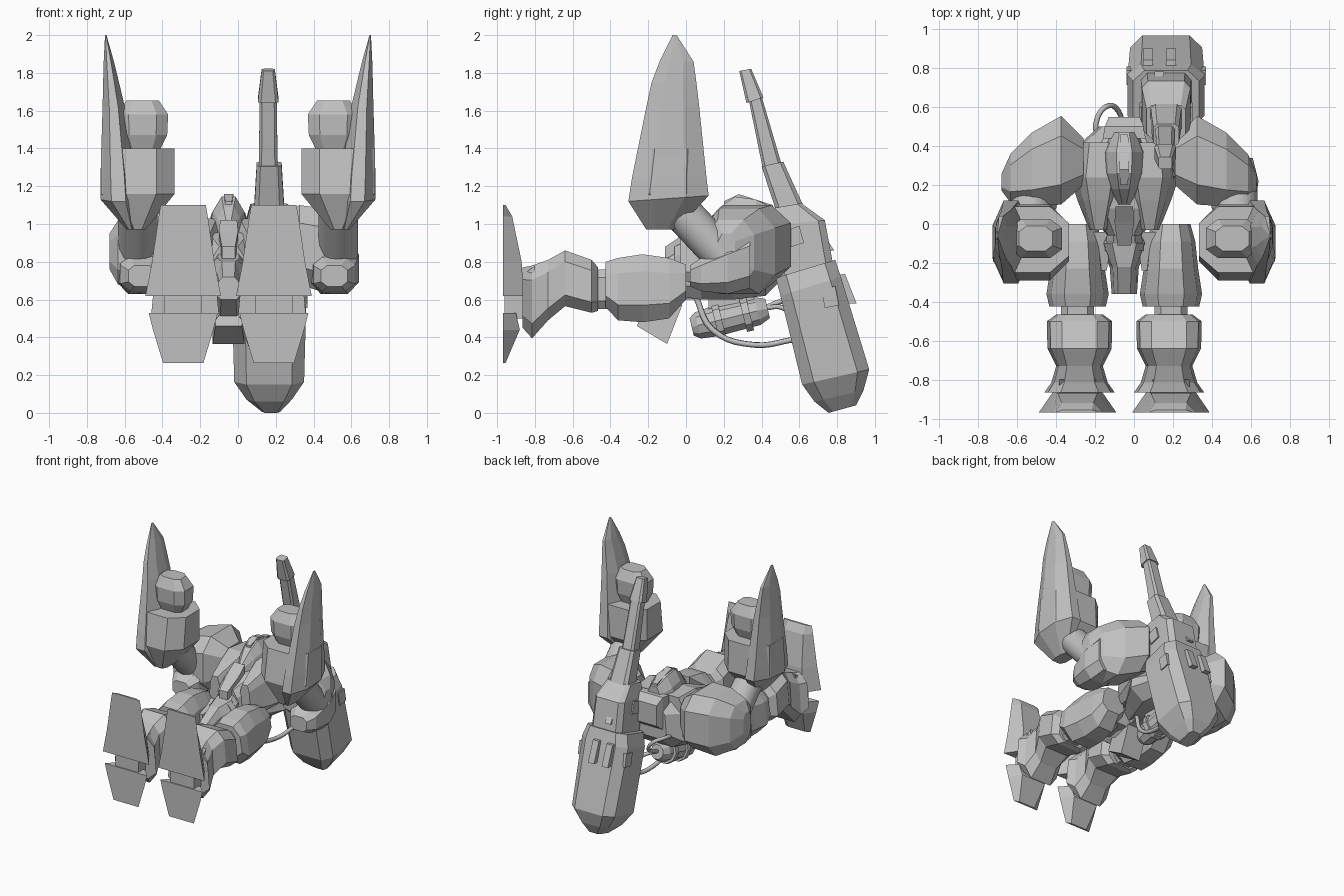
import bpy, bmesh, math
from mathutils import Vector

if "Cube" in bpy.data.objects:
    bpy.data.objects.remove(bpy.data.objects["Cube"])

grey = bpy.data.materials.new("armour_grey")
grey.diffuse_color = (0.53, 0.53, 0.53, 1)
grey.use_nodes = True
grey.node_tree.nodes["Principled BSDF"].inputs["Base Color"].default_value = grey.diffuse_color


def octagon(k=0.6, taper=1.0):
    """Chamfered square; taper narrows the second side. k=1 is a plain box."""
    if k >= 1:
        pts = [(-1, -1), (1, -1), (1, 1), (-1, 1)]
    else:
        pts = [(-k, -1), (k, -1), (1, -k), (1, k), (k, 1), (-k, 1), (-1, k), (-1, -k)]
    return [(a * (taper if b > 0 else 1), b) for a, b in pts]


def circle(n):
    return [(math.cos(2 * math.pi * i / n), math.sin(2 * math.pi * i / n)) for i in range(n)]


def skin(name, rings, profile):
    """Skin a profile through rings of (middle, half vector u, half vector v)."""
    bm = bmesh.new()
    loops = [[bm.verts.new(Vector(m) + Vector(u) * a + Vector(v) * b) for a, b in profile]
             for m, u, v in rings]
    n = len(profile)
    for r, q in zip(loops, loops[1:]):
        for i in range(n):
            bm.faces.new((r[i], r[(i + 1) % n], q[(i + 1) % n], q[i]))
    bm.faces.new(loops[0])
    bm.faces.new(loops[-1])
    bmesh.ops.recalc_face_normals(bm, faces=bm.faces)
    me = bpy.data.meshes.new(name)
    bm.to_mesh(me)
    bm.free()
    me.materials.append(grey)
    ob = bpy.data.objects.new(name, me)
    bpy.context.collection.objects.link(ob)
    return ob


def loft(name, rings, profile):
    """Ring = (x centre, x half width, (y, z) start, (y, z) end)."""
    out = []
    for cx, hw, p0, p1 in rings:
        a, b = Vector((cx, *p0)), Vector((cx, *p1))
        out.append(((a + b) / 2, (hw, 0, 0), (b - a) / 2))
    return skin(name, out, profile)


def along_x(name, rows, profile):
    """Rows = (x, y low, y high, z low, z high)."""
    return skin(name, [((x, (a + b) / 2, (c + d) / 2), (0, (b - a) / 2, 0), (0, 0, (d - c) / 2))
                       for x, a, b, c, d in rows], profile)


def along_y(name, cx, rows, profile):
    """Rows = (y, half width, z low, z high)."""
    return loft(name, [(cx, w, (y, a), (y, b)) for y, w, a, b in rows], profile)


def along_z(name, cx, rows, profile):
    """Rows = (z, half width, y low, y high)."""
    return loft(name, [(cx, w, (a, z), (b, z)) for z, w, a, b in rows], profile)


def tube(name, pts, r):
    cu = bpy.data.curves.new(name, 'CURVE')
    cu.dimensions = '3D'
    cu.bevel_depth, cu.bevel_resolution, cu.resolution_u = r, 1, 5
    sp = cu.splines.new('BEZIER')
    sp.bezier_points.add(len(pts) - 1)
    for bp, p in zip(sp.bezier_points, pts):
        bp.co = p
        bp.handle_left_type = bp.handle_right_type = 'AUTO'
    cu.materials.append(grey)
    bpy.context.collection.objects.link(bpy.data.objects.new(name, cu))


BODY = -0.05

for side, s in (("left", -1), ("right", 1)):
    # Legs
    x = BODY + s * 0.24
    along_y(side + "_thigh", x, [(0, .1, .6, .785), (-.09, .125, .5, .82), (-.23, .14, .48, .84),
            (-.36, .16, .49, .82), (-.425, .145, .56, .8)], octagon(.5, .85))
    along_y(side + "_knee", x, [(-.36, .085, .55, .76), (-.52, .085, .55, .76)], octagon(.6))
    along_y(side + "_shin", x - .01 * s, [(-.465, .12, .54, .77), (-.5, .168, .53, .81),
            (-.64, .165, .565, .86), (-.73, .12, .49, .81), (-.815, .145, .395, .78),
            (-.865, .18, .45, .77)], octagon(.6, .9))
    along_y(side + "_ankle", x, [(-.8, .095, .5, .78), (-.96, .1, .5, .66)], octagon(1))
    along_z(side + "_toe", x, [(.62, .2, -.97, -.86), (.8, .165, -.97, -.87),
            (1.04, .13, -.97, -.92), (1.1, .12, -.97, -.955)], octagon(1, .62))
    along_z(side + "_heel", x, [(.53, .183, -.97, -.9), (.44, .16, -.97, -.88),
            (.265, .107, -.97, -.955)], octagon(1, .65))

    # Shoulder guard, sweeping outwards and down to the elbow
    c = -.025
    along_x(side + "_shoulder", [(c + s * .235, .2, .44, .76, 1.02), (c + s * .35, .1, .555, .68, 1.1),
            (c + s * .5, .09, .47, .63, 1.08), (c + s * .61, .11, .36, .68, 1.02),
            (c + s * .655, .17, .26, .76, .95)], octagon(.55))
    along_y(side + "_elbow", s * .51, [(.02, .07, .67, .78), (.08, .11, .645, .82),
            (.22, .13, .63, .9), (.34, .1, .66, .95)], octagon(.55))

    # Upper arm cylinder leading forwards to the forearm
    arm = loft(side + "_arm", [(s * .53, .105, (.13, .75), (.28, .89)),
               (s * .53, .105, (-.17, 1.07), (-.02, 1.21))], circle(16))
    bpy.context.view_layer.objects.active = arm
    arm.select_set(True)
    bpy.ops.object.shade_smooth_by_angle(angle=math.radians(35))
    arm.select_set(False)

    # Forearm, hand and pointed outer blade
    along_z(side + "_forearm", s * .53, [(.97, .04, -.21, -.05), (1.16, .195, -.29, .1),
            (1.4, .195, -.25, .09)], octagon(.5))
    along_z(side + "_hand", s * .505, [(1.39, .09, -.14, -.01), (1.47, .13, -.17, .02),
            (1.58, .135, -.175, .025), (1.655, .085, -.14, -.01)], octagon(.55))
    loft(side + "_blade", [(s * .57, .02, (-.21, .97), (-.05, .97)),
         (s * .632, .095, (-.305, 1.12), (.12, 1.15)), (s * .638, .09, (-.285, 1.25), (.108, 1.25)),
         (s * .658, .059, (-.21, 1.62), (.07, 1.62)), (s * .672, .042, (-.182, 1.75), (.055, 1.75)),
         (s * .684, .027, (-.14, 1.86), (.04, 1.86)), (s * .70, .004, (-.07, 2.0), (-.05, 2.0))],
         octagon(.4))

    # Angled chest plate and hip block
    along_y(side + "_chest_plate", BODY + s * .13, [(-.03, .05, .7, .93), (.12, .11, .68, .99),
            (.24, .15, .68, 1.03), (.42, .11, .7, 1.02)], octagon(.6, .75))
    along_y(side + "_hip", BODY + s * .13, [(-.24, .04, .56, .72), (-.04, .07, .56, .76)], octagon(1))

# Torso, waist and pelvis
along_y("torso", BODY, [(-.06, .09, .62, .88), (.08, .19, .6, .95), (.25, .29, .6, .97),
        (.42, .22, .62, .97), (.5, .13, .7, .95)], octagon(.6, .9))
along_y("waist", BODY, [(-.14, .1, .58, .8), (-.02, .085, .6, .86), (.04, .1, .6, .9)], octagon(.6))
along_y("belly_strip", BODY, [(-.11, .035, .7, .88), (.01, .05, .7, .96), (.09, .045, .7, 1.02)],
        octagon(1))
along_y("pelvis", BODY, [(-.36, .065, .6, .72), (-.22, .075, .5, .8), (-.1, .13, .55, .82),
        (-.06, .11, .58, .8)], octagon(.6, .8))
loft("rear_skirt", [(BODY, .07, (-.26, .46), (-.22, .56)), (BODY, .085, (-.1, .365), (-.02, .57))],
     octagon(1))

# Head with ridged helmet, crest and collar
along_y("helmet", BODY, [(.1, .03, .92, 1.0), (.18, .08, .88, 1.09), (.26, .11, .86, 1.145),
        (.37, .12, .86, 1.13), (.47, .075, .86, 1.08)], octagon(.45, .75))
along_y("helmet_crest", BODY, [(.2, .018, 1.05, 1.12), (.28, .025, 1.05, 1.158),
        (.46, .02, 1.0, 1.1)], octagon(1))
along_y("collar", BODY, [(.44, .11, .78, 1.03), (.5, .1, .78, 1.03), (.55, .08, .82, .98)], octagon(1))

# Shoulder cannon: muzzle, barrel, receiver and magazine
G = .165
loft("cannon_muzzle", [(G - .005, .055, (.32, 1.64), (.41, 1.67)),
     (G - .005, .035, (.282, 1.81), (.345, 1.822))], octagon(.7))
loft("cannon_barrel", [(G - .005, .045, (.332, 1.66), (.402, 1.67)),
     (G - .005, .05, (.405, 1.3), (.505, 1.32))], octagon(.7))
loft("cannon_sleeve", [(G, .066, (.4, 1.305), (.515, 1.33)),
     (G, .08, (.48, 1.06), (.62, 1.1))], octagon(.7))
loft("cannon_receiver", [(G, .1, (.44, 1.08), (.61, 1.11)), (G, .125, (.455, .99), (.735, 1.02)),
     (G, .13, (.49, .7), (.78, .78))], octagon(.75))
loft("cannon_fin", [(.13, .025, (.58, 1.0), (.63, 1.09)), (.13, .025, (.7, .85), (.785, .86))],
     octagon(1))
loft("cannon_magazine", [(G, .17, (.475, .715), (.79, .81)), (G, .198, (.5, .62), (.82, .72)),
     (G, .185, (.615, .15), (.97, .23)), (G, .12, (.68, .06), (.94, .12)),
     (G + .01, .05, (.755, .0), (.9, .04))], octagon(.65))
loft("magazine_side_panel", [(G, .204, (.715, .655), (.79, .67)), (G, .204, (.735, .555), (.81, .57))],
     octagon(1))
loft("receiver_side_panel", [(G, .137, (.52, .965), (.6, .99)), (G, .137, (.545, .875), (.625, .9))],
     octagon(1))
for i, x in enumerate((.072, .19)):
    loft(f"magazine_bar_{i + 1}", [(x, .026, (.78, .73), (.842, .735)),
         (x, .026, (.83, .58), (.903, .58))], octagon(1))


# Back tank with bands, built along a tilted axis
def tank_ring(t, r):
    y, z = .03 + .41 * t, .455 + .1 * t
    return (BODY, r, (y + .24 * r, z - .97 * r), (y - .24 * r, z + .97 * r))


loft("back_tank", [tank_ring(t, r) for t, r in ((0, .05), (.08, .075), (.3, .085), (.85, .08),
     (.98, .055))], circle(10))
for i, t in enumerate((.3, .66)):
    loft(f"tank_band_{i + 1}", [tank_ring(t, .1), tank_ring(t + .09, .1)], circle(10))
along_y("tank_mount", BODY, [(.12, .05, .55, .68), (.36, .05, .6, .68)], octagon(1))

# Hoses from the back to tank and cannon
tube("lower_hose", [(.02, .05, .62), (.05, .14, .44), (.07, .36, .36), (.1, .58, .39)], .016)
tube("upper_hose", [(BODY, .42, .555), (-.02, .5, .56), (.08, .58, .5)], .014)
tube("side_hose", [(-.19, .42, .72), (-.19, .54, .74), (-.14, .605, .72), (-.08, .58, .64),
     (-.05, .43, .56)], .014)
